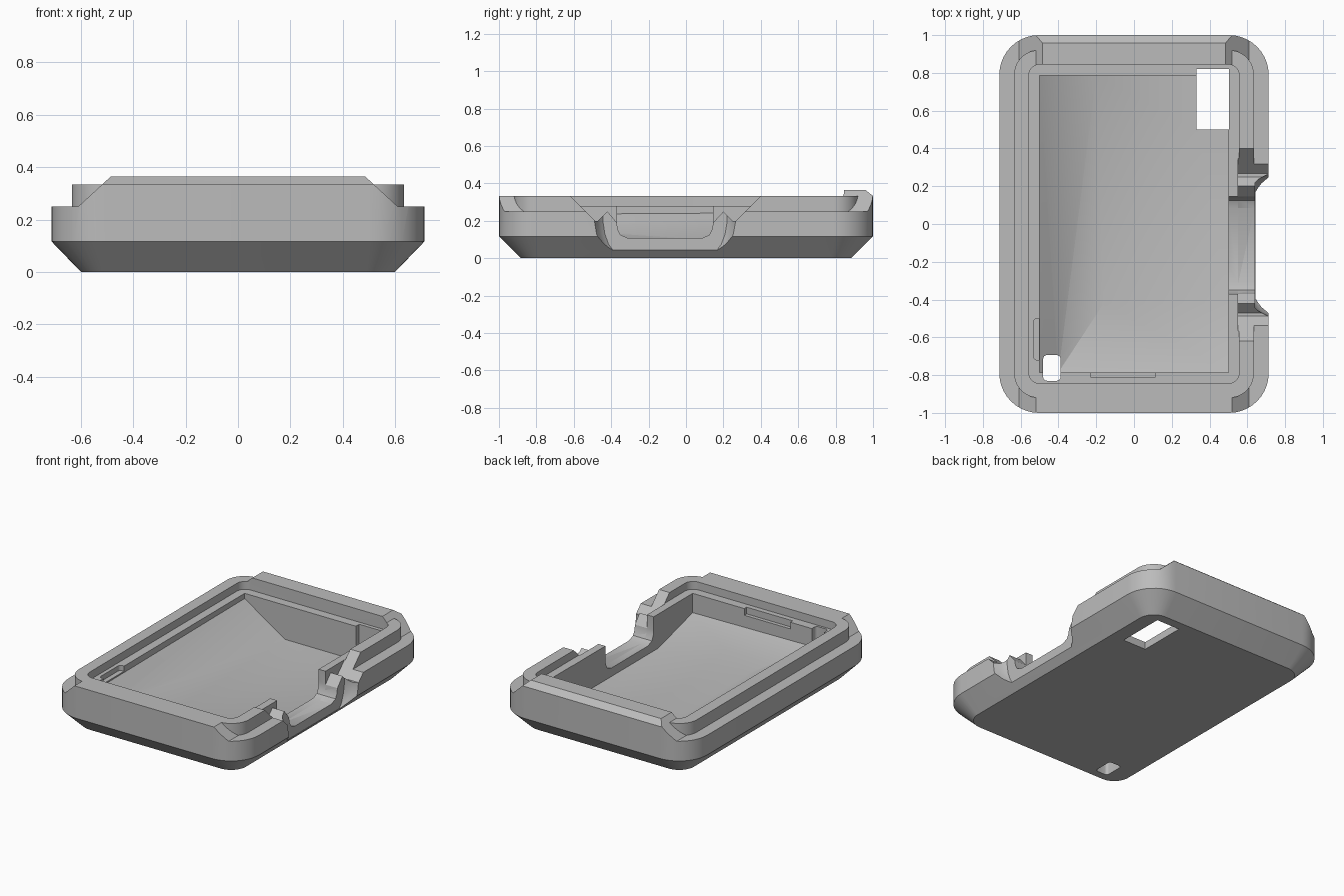
import bpy, bmesh, math

if "Cube" in bpy.data.objects:
    bpy.data.objects.remove(bpy.data.objects["Cube"])

grey = bpy.data.materials.new("plain_grey")
grey.diffuse_color = (0.5, 0.5, 0.5, 1)
grey.use_nodes = True
grey.node_tree.nodes["Principled BSDF"].inputs["Base Color"].default_value = grey.diffuse_color


def rounded(hx, hy, r, z, cx=0, cy=0, n=10):
    """Ring of points: rounded rectangle at height z."""
    pts = []
    for i, (sx, sy) in enumerate([(1, 1), (-1, 1), (-1, -1), (1, -1)]):
        for k in range(n + 1):
            a = math.pi / 2 * (i + k / n)
            pts.append((cx + sx * (hx - r) + r * math.cos(a),
                        cy + sy * (hy - r) + r * math.sin(a), z))
    return pts


def finish(name, bm):
    bmesh.ops.recalc_face_normals(bm, faces=bm.faces)
    me = bpy.data.meshes.new(name)
    bm.to_mesh(me)
    bm.free()
    me.materials.append(grey)
    ob = bpy.data.objects.new(name, me)
    bpy.context.collection.objects.link(ob)
    return ob


def loft(name, rings):
    """Closed solid through matching rings of points."""
    bm = bmesh.new()
    vs = [[bm.verts.new(p) for p in ring] for ring in rings]
    n = len(vs[0])
    for a, b in zip(vs, vs[1:]):
        for i in range(n):
            j = (i + 1) % n
            bm.faces.new((a[i], a[j], b[j], b[i]))
    bm.faces.new(vs[0])
    bm.faces.new(vs[-1])
    return finish(name, bm)


def prism(name, axis, profile, lo, hi):
    """Profile extruded along x (points y,z) or along y (points x,z)."""
    def put(p, d):
        return (d, p[0], p[1]) if axis == 'x' else (p[0], d, p[1])
    return loft(name, [[put(p, d) for p in profile] for d in (lo, hi)])


def box(name, x0, x1, y0, y1, z0, z1):
    return prism(name, 'y', [(x0, z0), (x1, z0), (x1, z1), (x0, z1)], y0, y1)


def boolean(ob, other, op):
    mod = ob.modifiers.new("bool", 'BOOLEAN')
    mod.operation, mod.solver, mod.object = op, 'EXACT', other
    bpy.context.view_layer.update()
    me = bpy.data.meshes.new_from_object(
        ob.evaluated_get(bpy.context.evaluated_depsgraph_get()))
    ob.modifiers.clear()
    ob.data = me
    bpy.data.objects.remove(other)


# outer shell with chamfered bottom
case = loft("case_tray", [
    rounded(0.60, 0.882, 0.11, 0), rounded(0.713, 1.0, 0.21, 0.117),
    rounded(0.713, 1.0, 0.21, 0.365)])

# envelope: low shoulder, raised lip and the two end blocks
env = box("envelope", -1, 1, -1.3, 1.3, -0.2, 0.25)
boolean(env, loft("lip", [rounded(0.635, 0.92, 0.13, z) for z in (0.1, 0.333)]), 'UNION')
front = [(-0.61, 0.12), (0.61, 0.12), (0.61, 0.25), (0.52, 0.333), (-0.52, 0.333), (-0.61, 0.25)]
back = front[:3] + [(0.48, 0.37), (-0.48, 0.37)] + front[5:]
boolean(env, prism("front_block", 'y', front, -1.2, -0.8), 'UNION')
boolean(env, prism("back_block", 'y', back, 0.8, 1.2), 'UNION')
boolean(case, env, 'INTERSECT')


def cut(ob):
    boolean(case, ob, 'DIFFERENCE')


# sloped outer edge of the back ridge
cut(prism("ridge_bevel", 'x', [(0.94, 0.38), (1.01, 0.325), (1.1, 0.325), (1.1, 0.38)], -1, 1))

# upper opening, leaving a ledge
cut(loft("opening", [rounded(0.557, 0.845, 0.06, z) for z in (0.28, 0.5)]))

# pocket with ramps along the left and front
bm = bmesh.new()
for p in [(-0.5, -0.785, 0.4), (0.5, -0.785, 0.4), (0.5, 0.785, 0.4), (-0.5, 0.785, 0.4),
          (-0.5, -0.785, 0.235), (-0.5, 0.785, 0.245), (-0.4, -0.785, 0.16),
          (0.5, -0.785, 0.15), (-0.2, 0.785, 0.05), (0.5, 0.785, 0.05),
          (0.5, -0.42, 0.05), (-0.16, -0.42, 0.05)]:
    bm.verts.new(p)
bmesh.ops.convex_hull(bm, input=bm.verts)
cut(finish("pocket", bm))

# side notch: U-shaped gap through the inner wall
u = [(-0.37, 0.19), (-0.365, 0.155), (-0.35, 0.125), (-0.31, 0.107),
     (0.085, 0.107), (0.125, 0.125), (0.14, 0.155), (0.145, 0.19)]
cut(prism("inner_gap", 'x', [(-0.37, 0.5)] + u + [(0.145, 0.5)], 0.4, 0.552))

# side notch: flared V through the lip, leaving two small peaks
cut(prism("lip_gap", 'x', [(-0.69, 0.403), (-0.487, 0.2), (-0.47, 0.2), (-0.42, 0.25)] + u
          + [(0.2, 0.25), (0.25, 0.2), (0.267, 0.2), (0.47, 0.403)], 0.551, 0.9))

# side notch: recess in the outer face, widening outwards
recess = [(-0.488, 0.4), (-0.488, 0.19), (-0.478, 0.13), (-0.455, 0.075), (-0.43, 0.045),
          (0.205, 0.045), (0.23, 0.075), (0.253, 0.13), (0.264, 0.19), (0.264, 0.4)]
rings = []
for x, s in ((0.64, 0.88), (0.655, 0.92), (0.68, 0.96), (0.713, 1.0), (0.8, 1.0)):
    rings.append([(x, -0.112 + (y + 0.112) * s, z) for y, z in recess])
cut(loft("outer_recess", rings))

# through holes in the floor
cut(box("window", 0.33, 0.502, 0.5, 0.82, -0.1, 0.45))
cut(loft("small_hole", [rounded(0.046, 0.068, 0.02, z, -0.435, -0.762, 4) for z in (-0.1, 0.45)]))

# shallow slots in the pocket walls
cut(box("front_slot", -0.23, 0.115, -0.81, -0.77, 0.235, 0.32))
cut(loft("left_slot", [rounded(0.025, 0.11, 0.02, z, -0.507, -0.61, 4) for z in (0.245, 0.32)]))

# smooth rounded corners, sharp edges elsewhere
bpy.context.view_layer.objects.active = case
case.select_set(True)
bpy.ops.object.shade_smooth_by_angle(angle=math.radians(25))
